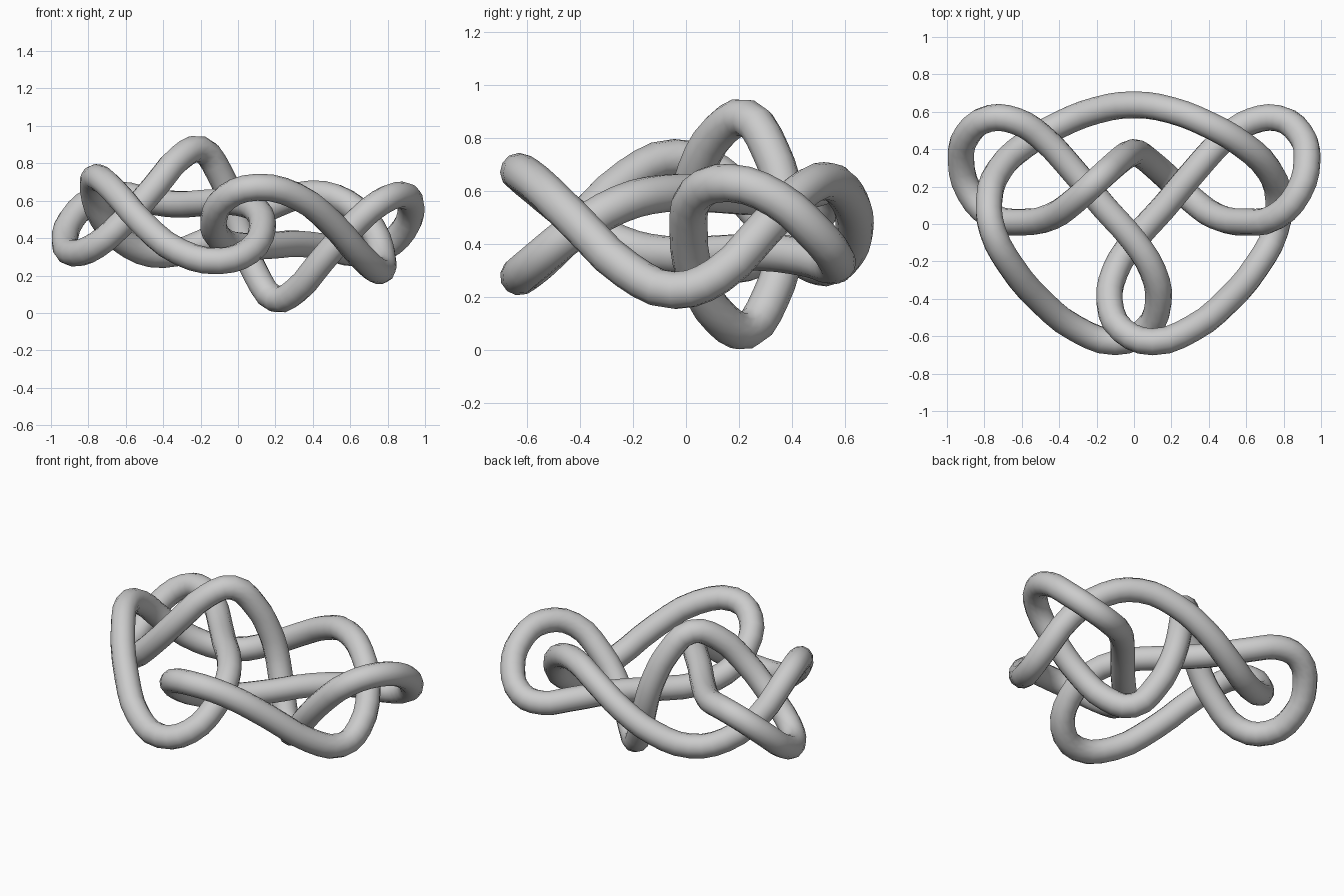
import bpy
import math

cube = bpy.data.objects.get("Cube")
if cube:
    bpy.data.objects.remove(cube, do_unlink=True)

AXIS_Z = 0.475
RADIUS = 0.072

# Half of the knot's centre line, from the back arc to the middle bump
half = [
    (0, .637, .475), (.2, .608, .58), (.4, .53, .638), (.58, .425, .59),
    (.72, .29, .45), (.775, .12, .28), (.755, -.04, .225), (.66, -.22, .30),
    (.5, -.41, .48), (.31, -.56, .625), (.1, -.63, .672), (-.06, -.57, .62),
    (-.13, -.42, .50), (-.1, -.25, .40), (0, -.09, .36), (.16, .09, .36),
    (.32, .28, .37), (.5, .47, .345), (.63, .55, .32), (.77, .565, .345),
    (.89, .48, .45), (.925, .34, .57), (.88, .17, .63), (.76, .04, .59),
    (.6, .01, .45), (.44, .04, .27), (.31, .13, .12), (.2, .23, .075),
    (.1, .32, .20), (.035, .37, .36), (0, .382, .475),
]
# Other half: the same path turned half way round the y axis
other = [(-x, y, 2 * AXIS_Z - z) for x, y, z in half[-2:0:-1]]
path = half + other

# Closed round tube swept along the path
curve = bpy.data.curves.new("knot_tube", "CURVE")
curve.dimensions = "3D"
curve.resolution_u = 3
curve.bevel_depth = RADIUS
curve.bevel_resolution = 4
spline = curve.splines.new("BEZIER")
spline.bezier_points.add(len(path) - 1)
for point, co in zip(spline.bezier_points, path):
    point.co = co
    point.handle_left_type = point.handle_right_type = "AUTO"
spline.use_cyclic_u = True

knot = bpy.data.objects.new("knot_tube", curve)
bpy.context.collection.objects.link(knot)
bpy.ops.object.select_all(action="DESELECT")
knot.select_set(True)
bpy.context.view_layer.objects.active = knot
bpy.ops.object.convert(target="MESH")
knot = bpy.context.object
bpy.ops.object.shade_smooth_by_angle(angle=math.radians(35))

# Plain grey
grey = bpy.data.materials.new("plain_grey")
grey.use_nodes = True
color = (0.6, 0.6, 0.6, 1)
grey.diffuse_color = color
grey.node_tree.nodes["Principled BSDF"].inputs["Base Color"].default_value = color
knot.data.materials.clear()
knot.data.materials.append(grey)
